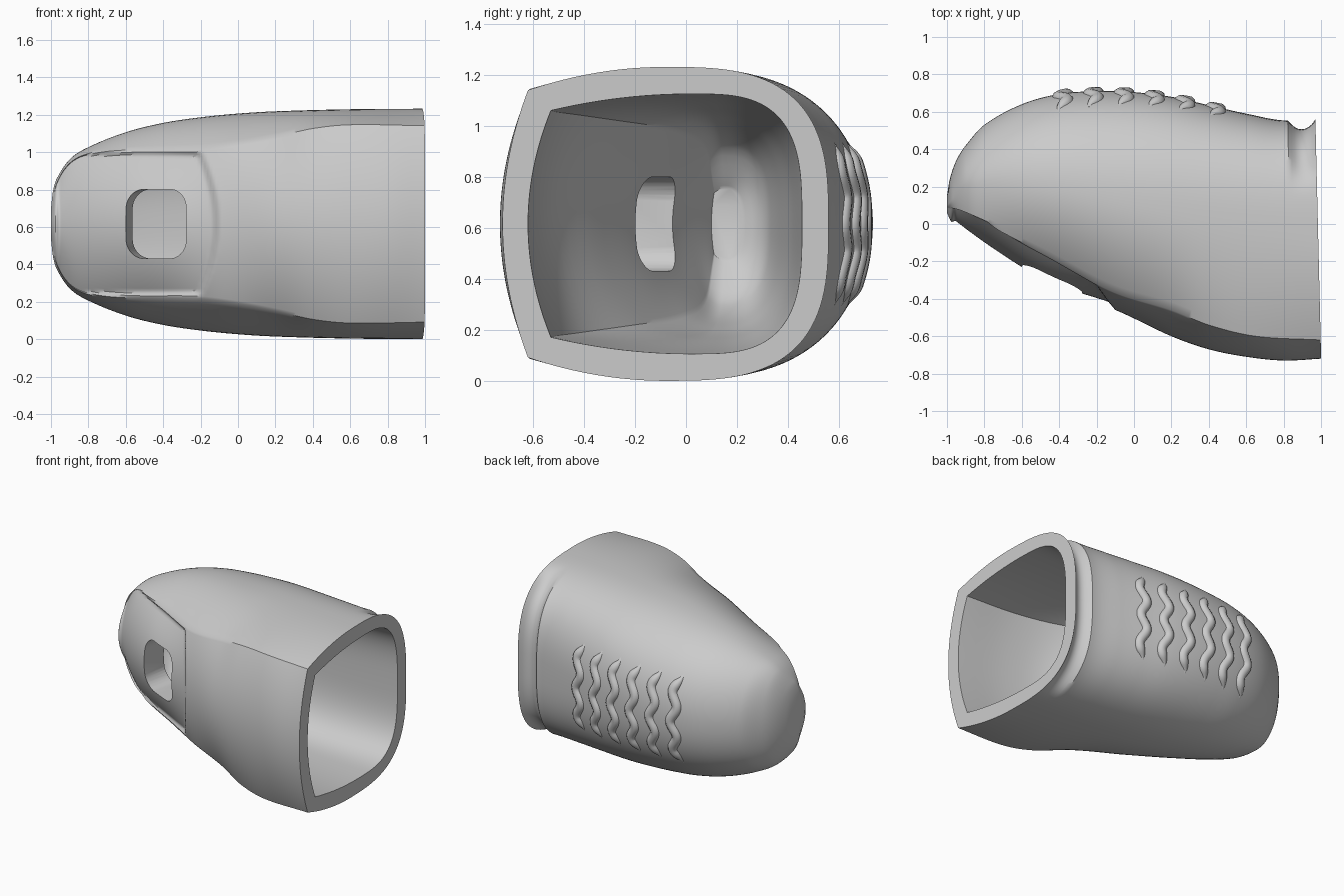
import bpy, bmesh, math

cube = bpy.data.objects.get("Cube")
if cube:
    bpy.data.objects.remove(cube, do_unlink=True)

MID = 0.617  # height of the horizontal symmetry plane

grey = bpy.data.materials.new("plain_grey")
grey.use_nodes = True
grey.diffuse_color = (0.6, 0.6, 0.6, 1)
grey.node_tree.nodes["Principled BSDF"].inputs["Base Color"].default_value = (0.6, 0.6, 0.6, 1)


def smooth(v, lo, hi):
    t = min(max((v - lo) / (hi - lo), 0), 1)
    return t * t * (3 - 2 * t)


def curve(*pts):
    """Smooth interpolation through (x, value) pairs."""
    def slope(i):
        a, b = pts[max(i - 1, 0)], pts[min(i + 1, len(pts) - 1)]
        return (b[1] - a[1]) / (b[0] - a[0])

    def value(x):
        i = 0
        while i < len(pts) - 2 and x > pts[i + 1][0]:
            i += 1
        (xa, va), (xb, vb) = pts[i], pts[i + 1]
        d = xb - xa
        t = (x - xa) / d
        return ((1 + 2 * t) * (1 - t) ** 2 * va + t * (1 - t) ** 2 * d * slope(i)
                + t * t * (3 - 2 * t) * vb + t * t * (t - 1) * d * slope(i + 1))
    return value


# Guide curves along the length: front, front corner, apex, back, heights, roundness
outer = dict(
    front=curve((-1, .06), (-.97, .0), (-.6, -.26), (-.4, -.36), (-.1, -.46), (.2, -.6),
                (.4, -.67), (.6, -.71), (.8, -.73), (1, -.72)),
    corner=curve((-1, .09), (-.92, .06), (-.5, -.15), (-.12, -.36), (.2, -.46), (.4, -.54),
                 (.65, -.6), (1, -.62)),
    apex=curve((-1, .1), (-.9, .2), (-.5, .2), (0, .1), (.5, 0), (1, -.08)),
    back=curve((-1, .15), (-.985, .24), (-.95, .34), (-.9, .42), (-.8, .53), (-.6, .64),
               (-.4, .695), (-.2, .71), (0, .705), (.2, .68), (.4, .635), (.6, .59),
               (.8, .555), (1, .56)),
    corner_h=curve((-1, .07), (-.97, .21), (-.9, .32), (-.8, .37), (-.6, .395), (-.2, .4),
                   (0, .425), (.2, .465), (.4, .51), (.6, .53), (1, .525)),
    height=curve((-1, .08), (-.99, .17), (-.97, .24), (-.9, .345), (-.8, .41), (-.6, .49),
                 (-.4, .54), (-.2, .57), (0, .59), (.2, .602), (.6, .613), (1, .616)),
    power=curve((-1, 2), (0, 2.3), (1, 3)))

inner = dict(
    front=curve((-.82, .1), (-.57, -.05), (-.26, -.19), (0, -.34), (.3, -.52), (.6, -.59), (1, -.62)),
    corner=curve((-.82, .11), (-.5, .03), (-.1, -.17), (.3, -.4), (.6, -.49), (1, -.53)),
    apex=curve((-.82, .15), (0, .08), (1, .02)),
    back=curve((-.82, .22), (-.78, .29), (-.7, .33), (-.4, .38), (0, .42), (1, .455)),
    corner_h=curve((-.82, .12), (-.7, .28), (-.4, .36), (0, .4), (.4, .43), (1, .445)),
    height=curve((-.82, .14), (-.7, .31), (-.4, .41), (0, .46), (.4, .49), (1, .51)),
    power=curve((-.82, 2.6), (1, 3.2)))


def section(guide, x, n_front=30, n_top=12, n_back=28):
    """Closed ring of (y, z) points, mirrored about the middle plane."""
    g = {k: f(x) for k, f in guide.items()}
    half = []
    for i in range(n_front):
        s = i / n_front
        half.append((g["front"] + (g["corner"] - g["front"]) * s * s, g["corner_h"] * s))
    for i in range(n_top):
        s = 1 - i / n_top
        half.append((g["apex"] + (g["corner"] - g["apex"]) * s,
                     g["height"] - (g["height"] - g["corner_h"]) * s * s))
    for i in range(n_back + 1):
        a = math.pi / 2 * (1 - i / n_back)
        e = 2 / g["power"]
        c, s = max(math.cos(a), 0) ** e, max(math.sin(a), 0) ** e
        if i == n_back:
            c, s = 1, 0
        half.append((g["apex"] + (g["back"] - g["apex"]) * c, g["height"] * s))
    return half + [(y, -z) for y, z in reversed(half[1:-1])], n_front


def detail(x, y, z, is_front):
    """Recessed front panel and the finger groove behind the rim."""
    if is_front:
        right = -.1 - .09 * (z / .38) ** 2
        y += .03 * smooth(right - x, 0, .035) * smooth(.39 - abs(z), 0, .03) * smooth(x, -.985, -.95)
    elif .85 < x < 1:
        g = math.sin(math.pi * (x - .85) / .15) ** .7 * smooth(y, .15, .42)
        y -= .05 * g
        z *= 1 - .035 * g
    return y, z


def add_rings(bm, guide, xs, detailed):
    rings = []
    for x in xs:
        pts, nf = section(guide, x)
        ring = []
        for i, (y, z) in enumerate(pts):
            if detailed:
                y, z = detail(x, y, z, i <= nf or i >= len(pts) - nf)
            lean = .024 * (y + .7) * smooth(x, .6, 1)
            ring.append(bm.verts.new((x - lean, y, z + MID)))
        rings.append(ring)
    return rings


def make_object(name, bm):
    bmesh.ops.recalc_face_normals(bm, faces=bm.faces[:])
    mesh = bpy.data.meshes.new(name)
    bm.to_mesh(mesh)
    bm.free()
    ob = bpy.data.objects.new(name, mesh)
    bpy.context.collection.objects.link(ob)
    mesh.materials.append(grey)
    return ob


def activate(ob):
    bpy.ops.object.select_all(action='DESELECT')
    ob.select_set(True)
    bpy.context.view_layer.objects.active = ob


# Hollow shell: outside from tip to rim, then back down the cavity
bm = bmesh.new()
rows, deep = 150, 40
rings = add_rings(bm, outer, [-1 + 2 * (i / rows) ** 1.5 for i in range(rows + 1)], True)
rings += add_rings(bm, inner, [1 - 1.82 * (1 - (1 - i / deep) ** 1.5) for i in range(deep + 1)], False)
for a, b in zip(rings, rings[1:]):
    for i in range(len(a)):
        j = (i + 1) % len(a)
        bm.faces.new((a[i], a[j], b[j], b[i]))
bm.faces.new(rings[0])
bm.faces.new(rings[-1])
shell = make_object("hollow_shell", bm)

# Rounded window through the front panel
bm = bmesh.new()
ends = []
for y in (-.6, .14):
    ring = []
    for k in range(32):
        a = math.tau * (k + .5) / 32
        cx, cz = math.copysign(.075, math.cos(a)), math.copysign(.085, math.sin(a))
        ring.append(bm.verts.new((-.435 + .2 * (y + .28) + cx + .1 * math.cos(a), y,
                                  MID + cz + .1 * math.sin(a))))
    ends.append(ring)
    bm.faces.new(ring)
for k in range(32):
    j = (k + 1) % 32
    bm.faces.new((ends[0][k], ends[0][j], ends[1][j], ends[1][k]))
cutter = make_object("window_cutter", bm)
cutter.hide_render = True
activate(shell)
cut = shell.modifiers.new("window", 'BOOLEAN')
cut.operation = 'DIFFERENCE'
cut.solver = 'EXACT'
cut.object = cutter
bpy.ops.object.modifier_apply(modifier=cut.name)
bpy.data.objects.remove(cutter, do_unlink=True)
bpy.ops.object.shade_smooth_by_angle(angle=math.radians(35))


# Wavy grip ridges following the back surface
def back_point(x, z):
    h, n, ya = outer["height"](x), outer["power"](x), outer["apex"](x)
    return ya + (outer["back"](x) - ya) * (1 - min(abs(z) / h, 1) ** n) ** (1 / n)


for r in range(6):
    data = bpy.data.curves.new("grip_ridge", 'CURVE')
    data.dimensions = '3D'
    data.bevel_depth = .036
    data.bevel_resolution = 3
    data.use_fill_caps = True
    spline = data.splines.new('POLY')
    count = 48
    spline.points.add(count)
    for i, p in enumerate(spline.points):
        z = .32 * (2 * i / count - 1)
        x = -.38 + .163 * r + .022 * math.cos(math.tau * z / .21)
        p.co = (x, back_point(x, z) - .012, z + MID, 1)
        p.radius = .3 + .7 * smooth(.32 - abs(z), 0, .08)
    data.materials.append(grey)
    ridge = bpy.data.objects.new("grip_ridge_%d" % (r + 1), data)
    bpy.context.collection.objects.link(ridge)
    activate(ridge)
    bpy.ops.object.convert(target='MESH')
    bpy.ops.object.shade_smooth_by_angle(angle=math.radians(50))
